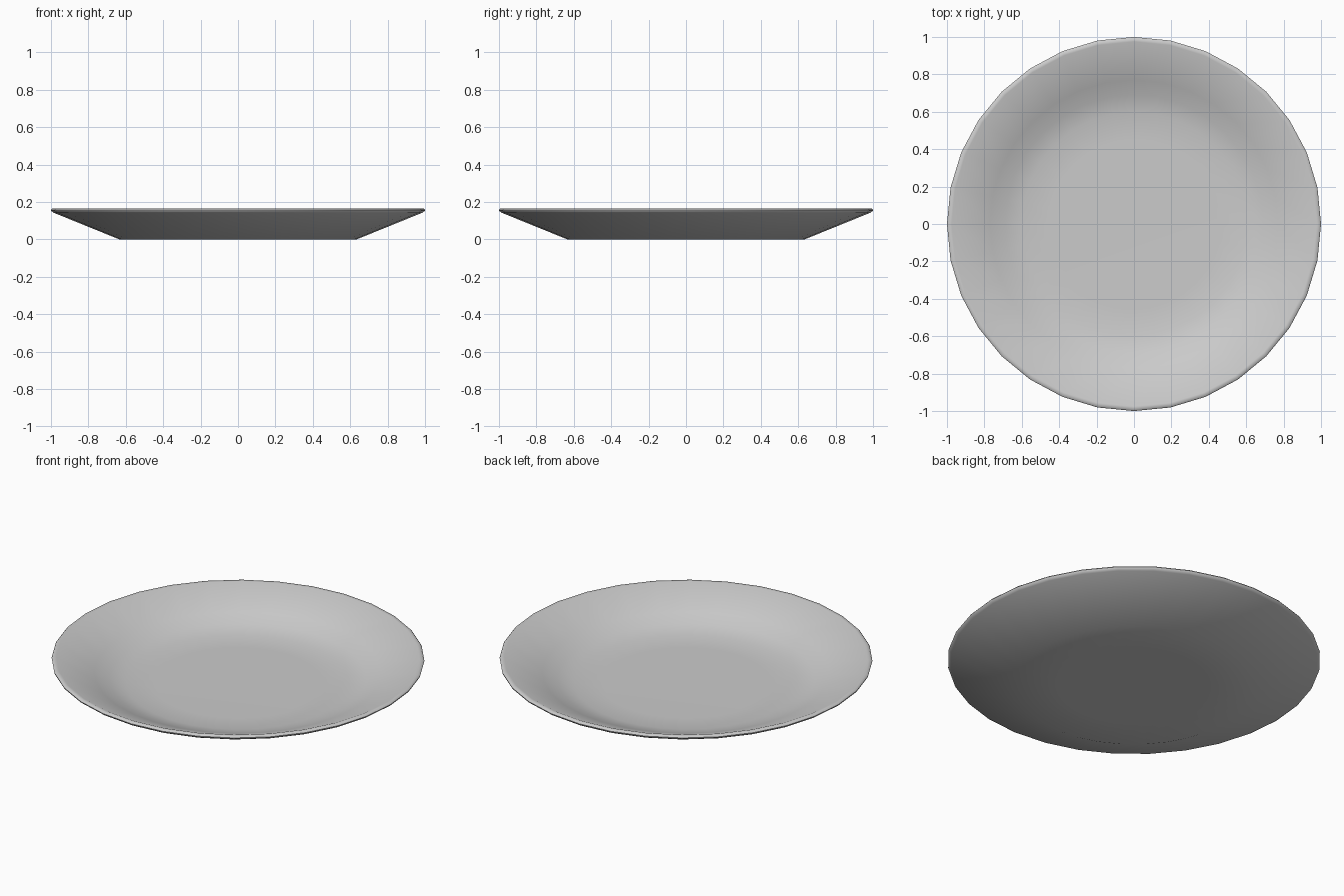
import bpy, bmesh, math

if "Cube" in bpy.data.objects:
    bpy.data.objects.remove(bpy.data.objects["Cube"])

SIDES = 32

# Half cross-section (radius, height): foot, outer wall, rounded rim, inner wall, well
PROFILE = [(0, 0), (0.4, 0), (0.635, 0), (0.985, 0.142), (0.998, 0.151), (1.0, 0.158),
           (0.994, 0.165), (0.975, 0.165), (0.77, 0.078), (0.69, 0.045),
           (0.6, 0.022), (0.45, 0.02), (0, 0.02)]

# Plate: revolve the profile around z
bm = bmesh.new()
verts = [bm.verts.new((r, 0, z)) for r, z in PROFILE]
edges = [bm.edges.new(pair) for pair in zip(verts, verts[1:])]
bmesh.ops.spin(bm, geom=verts + edges, cent=(0, 0, 0), axis=(0, 0, 1),
               angle=math.tau, steps=SIDES)
bmesh.ops.remove_doubles(bm, verts=bm.verts, dist=0.0005)
bmesh.ops.recalc_face_normals(bm, faces=bm.faces)
mesh = bpy.data.meshes.new("plate")
bm.to_mesh(mesh)
bm.free()

plate = bpy.data.objects.new("plate", mesh)
bpy.context.collection.objects.link(plate)
bpy.context.view_layer.objects.active = plate
plate.select_set(True)
bpy.ops.object.shade_smooth_by_angle(angle=math.radians(50))
